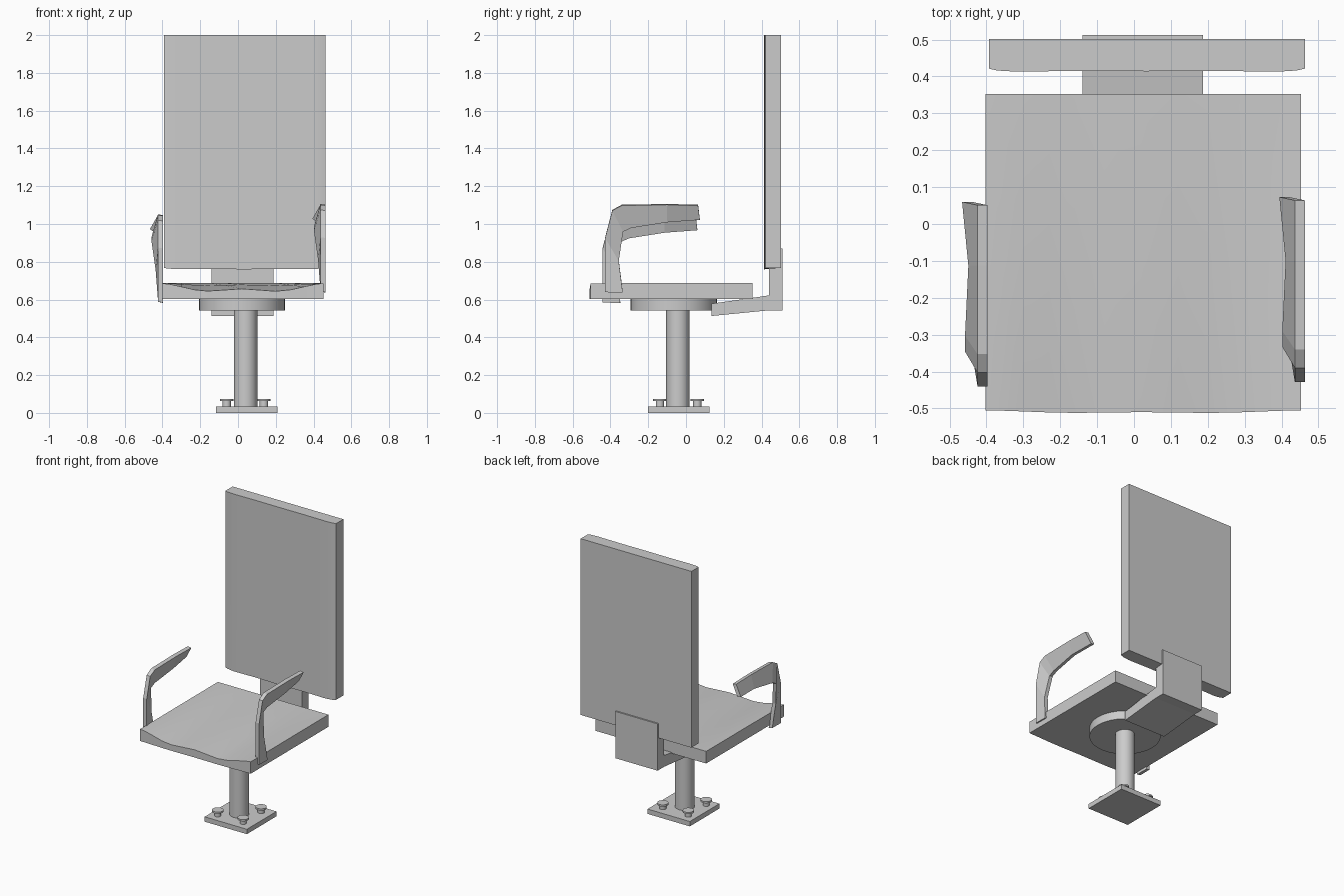
import bpy, bmesh
from math import radians

if "Cube" in bpy.data.objects:
    bpy.data.objects.remove(bpy.data.objects["Cube"])


def finish(name, bm, smooth=True):
    bmesh.ops.remove_doubles(bm, verts=bm.verts, dist=1e-5)
    bmesh.ops.recalc_face_normals(bm, faces=bm.faces)
    me = bpy.data.meshes.new(name)
    bm.to_mesh(me)
    bm.free()
    ob = bpy.data.objects.new(name, me)
    bpy.context.collection.objects.link(ob)
    if smooth:
        bpy.ops.object.select_all(action='DESELECT')
        bpy.context.view_layer.objects.active = ob
        ob.select_set(True)
        bpy.ops.object.shade_smooth_by_angle(angle=radians(30))
    return ob


def loft(name, rings, smooth=True):
    """Bridge closed cross-sections and cap both ends."""
    bm = bmesh.new()
    vs = [[bm.verts.new(p) for p in r] for r in rings]
    n = len(vs[0])
    for a, b in zip(vs, vs[1:]):
        for i in range(n):
            j = (i + 1) % n
            bm.faces.new((a[i], a[j], b[j], b[i]))
    bm.faces.new(vs[0])
    bm.faces.new(vs[-1])
    return finish(name, bm, smooth)


def box(name, x0, x1, y0, y1, z0, z1):
    ring = [(x0, y0), (x1, y0), (x1, y1), (x0, y1)]
    return loft(name, [[(x, y, z) for x, y in ring] for z in (z0, z1)], False)


def cylinder(name, x, y, r, z0, z1, sides=32):
    bpy.ops.mesh.primitive_cylinder_add(vertices=sides, radius=r, depth=z1 - z0,
                                        location=(x, y, (z0 + z1) / 2))
    bpy.context.object.name = name
    bpy.ops.object.shade_smooth_by_angle(angle=radians(30))


# Floor plate, bolts, column and swivel disc
box("base_plate", -0.117, 0.21, -0.202, 0.125, 0, 0.034)
for x in (-0.06, 0.137):
    for y in (-0.138, 0.06):
        cylinder("bolt_shank", x, y, 0.022, 0.03, 0.066, 16)
        cylinder("bolt_head", x, y, 0.036, 0.062, 0.074, 16)
cylinder("column", 0.04, -0.043, 0.062, 0.03, 0.545)
cylinder("swivel_disc", 0.021, -0.065, 0.228, 0.543, 0.602, 40)

# Seat: wavy front lip flattening towards the rear
wave = [(-0.403, 0.686), (-0.36, 0.681), (-0.30, 0.668), (-0.23, 0.652), (-0.16, 0.645),
        (-0.08, 0.650), (0.02, 0.657), (0.12, 0.650), (0.20, 0.644), (0.28, 0.652),
        (0.35, 0.668), (0.41, 0.681), (0.452, 0.686)]
rings = []
for x, z in wave:
    front = -0.505 - (0.686 - z) * 0.17
    rings.append([(x, front, 0.603), (x, 0.353, 0.603), (x, 0.353, 0.688),
                  (x, -0.1, 0.688 - (0.688 - z) * 0.3), (x, front, z)])
loft("seat", rings)

# Backrest: slab with a softly bowed front face
bow = [(-0.393, 0.421, 0.768), (-0.37, 0.416, 0.764), (-0.32, 0.413, 0.761), (-0.15, 0.415, 0.762),
       (0.033, 0.414, 0.76), (0.21, 0.415, 0.762), (0.39, 0.413, 0.761), (0.44, 0.416, 0.764),
       (0.463, 0.421, 0.768)]
loft("backrest", [[(x, y, z), (x, 0.502, 0.768), (x, 0.502, 2.0), (x, y, 2.0)]
                  for x, y, z in bow])

# Bent bracket joining seat and backrest
bracket = [(0.135, 0.513), (0.44, 0.543), (0.512, 0.543), (0.512, 0.87),
           (0.44, 0.87), (0.44, 0.622), (0.135, 0.578)]
loft("back_bracket", [[(x, y, z) for y, z in bracket] for x in (-0.139, 0.187)], False)

# Armrests: flat bar bent forward-to-back, its inner edge twisting sideways
# each station: outer edge y, z; inner edge y, z, x
arm = [(-0.428, 0.643, -0.335, 0.643, 0.437),
       (-0.428, 0.93, -0.356, 0.81, 0.424),
       (-0.39, 1.075, -0.333, 0.965, 0.402),
       (-0.34, 1.102, -0.29, 0.985, 0.402),
       (-0.1, 1.106, -0.1, 1.015, 0.411),
       (0.064, 1.102, 0.073, 1.028, 0.394)]
T = 0.027
for name, dx, dy, dz in (("right_armrest", 0, 0, 0), ("left_armrest", -0.86, -0.013, -0.055)):
    rings = []
    for yo, zo, yi, zi, xi in arm:
        ring = [(0.436, yo, zo), (0.436 + T, yo, zo - 0.004), (xi + T, yi, zi - 0.006), (xi, yi, zi)]
        rings.append([(x + dx, y + dy, z + dz) for x, y, z in ring])
    loft(name, rings, False)
